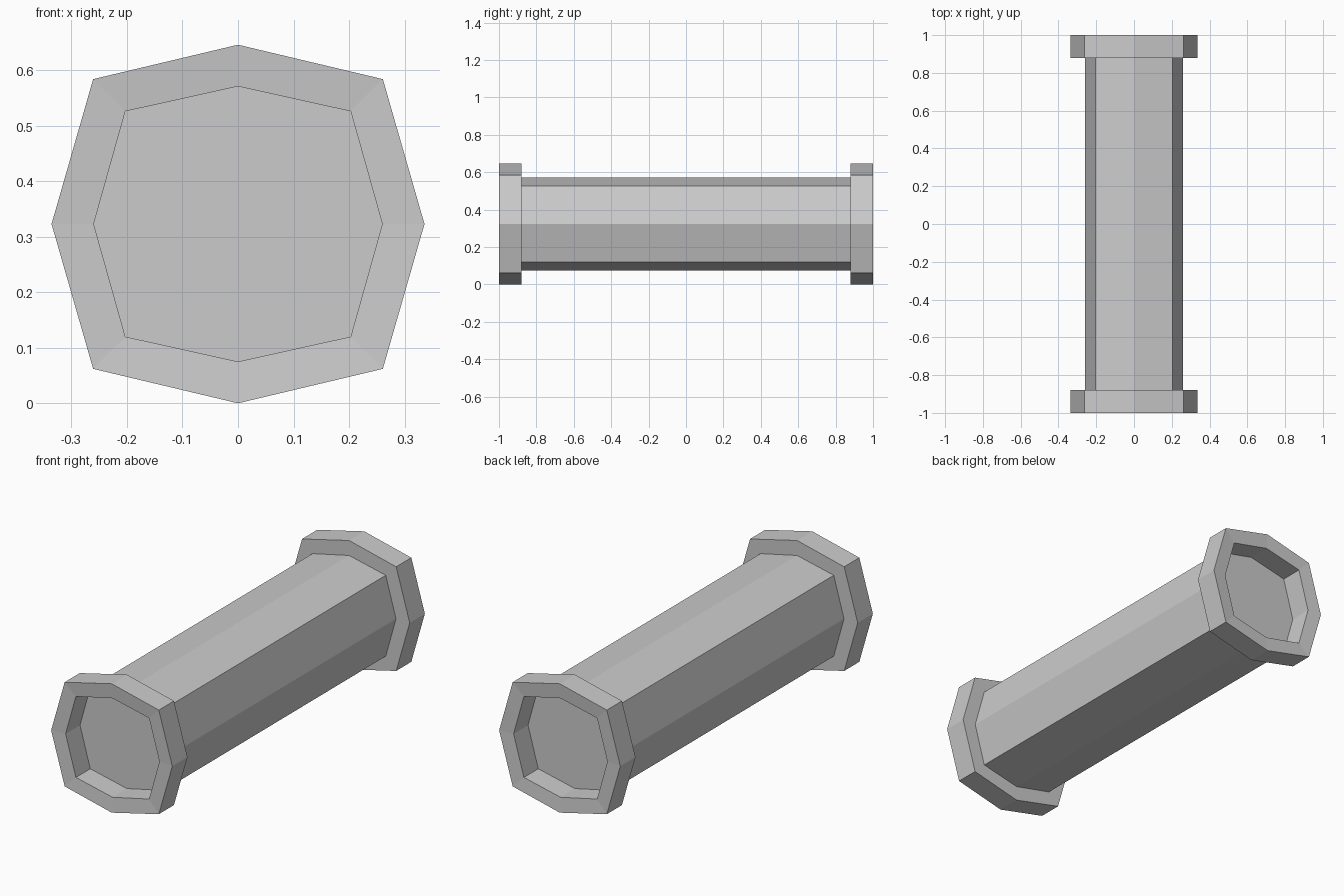
import bpy, bmesh

cube = bpy.data.objects.get("Cube")
if cube:
    bpy.data.objects.remove(cube)

grey = bpy.data.materials.new("plain grey")
grey.use_nodes = True
grey.diffuse_color = (0.6, 0.6, 0.6, 1)
grey.node_tree.nodes["Principled BSDF"].inputs["Base Color"].default_value = (0.6, 0.6, 0.6, 1)

CENTRE = 0.323
OUTER = (0.336, 0.323, 0.261)   # side reach, top reach, diagonal reach
INNER = (0.26, 0.248, 0.203)


def octagon(bm, size, y):
    """Slightly squared octagon ring of vertices across the y axis."""
    w, h, d = size
    points = [(w, 0), (d, d), (0, h), (-d, d), (-w, 0), (-d, -d), (0, -h), (d, -d)]
    return [bm.verts.new((x, y, CENTRE + z)) for x, z in points]


def bridge(bm, a, b):
    for i in range(len(a)):
        j = (i + 1) % len(a)
        bm.faces.new((a[i], a[j], b[j], b[i]))


def finish(bm, name):
    bmesh.ops.recalc_face_normals(bm, faces=bm.faces)
    mesh = bpy.data.meshes.new(name)
    bm.to_mesh(mesh)
    bm.free()
    mesh.materials.append(grey)
    obj = bpy.data.objects.new(name, mesh)
    bpy.context.collection.objects.link(obj)


# Long closed shaft whose caps form the recessed ends
bm = bmesh.new()
ends = [octagon(bm, INNER, y) for y in (-0.88, 0.88)]
bridge(bm, *ends)
for end in ends:
    bm.faces.new(end)
finish(bm, "shaft")

# Hollow collars with faintly dished outer faces
for name, side in (("front_collar", -1), ("back_collar", 1)):
    bm = bmesh.new()
    loops = [octagon(bm, size, side * y) for size, y in
             ((OUTER, 0.88), (OUTER, 1.0), (INNER, 0.994), (INNER, 0.88))]
    for a, b in zip(loops, loops[1:] + loops[:1]):
        bridge(bm, a, b)
    finish(bm, name)
